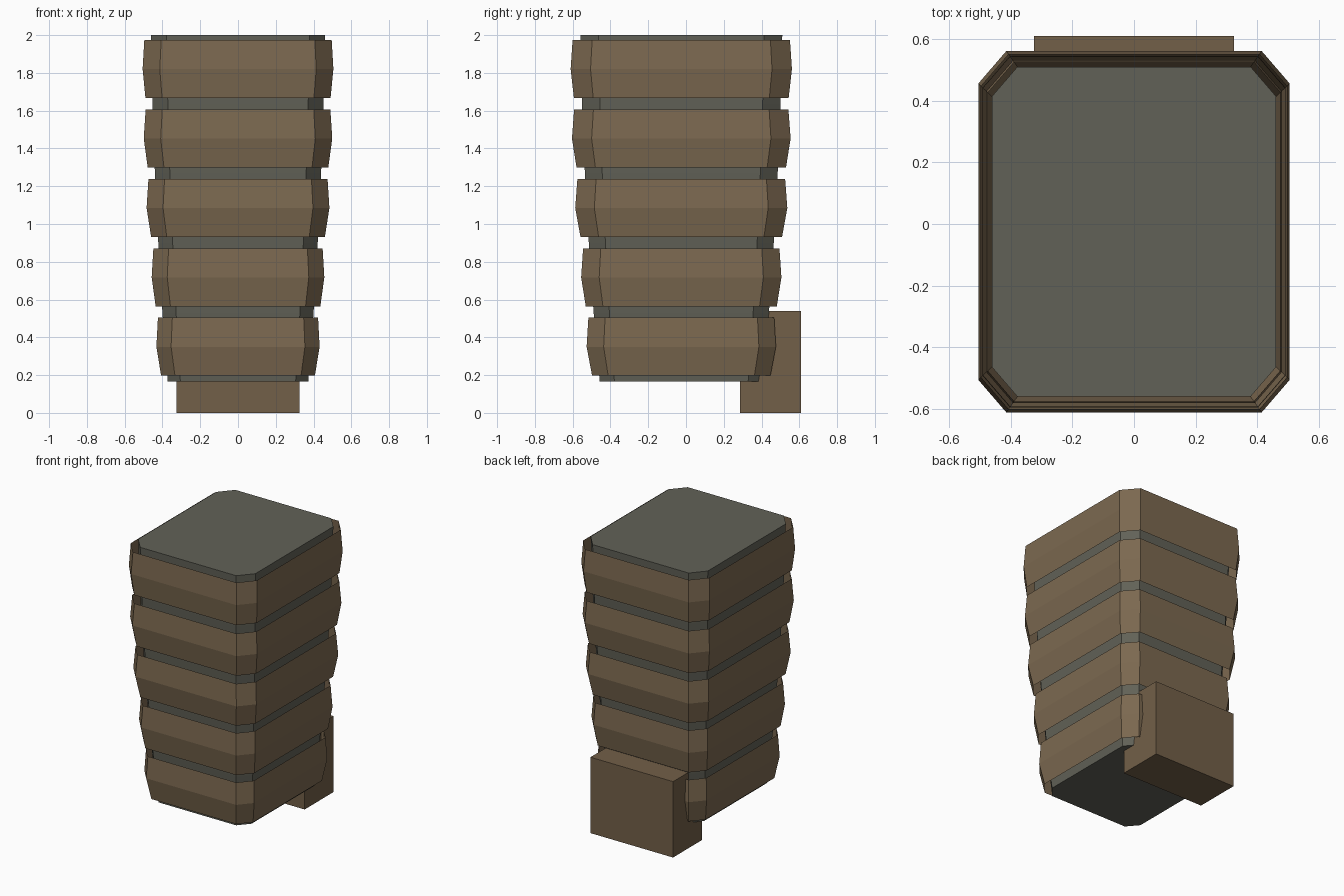
import bpy, bmesh

if "Cube" in bpy.data.objects:
    bpy.data.objects.remove(bpy.data.objects["Cube"])

Y_CENTRE = -0.025   # body sits slightly forward of the back foot
RATIO = 1.16        # depth / width of the chamfered section
CHAMFER = 0.82      # where the corner cut starts, as a share of the half size


def material(name, rgb):
    mat = bpy.data.materials.new(name)
    mat.diffuse_color = (*rgb, 1)
    mat.use_nodes = True
    mat.node_tree.nodes["Principled BSDF"].inputs["Base Color"].default_value = mat.diffuse_color
    return mat


def finish(bm, name, mat):
    bmesh.ops.recalc_face_normals(bm, faces=bm.faces[:])
    mesh = bpy.data.meshes.new(name)
    bm.to_mesh(mesh)
    bm.free()
    mesh.materials.append(mat)
    obj = bpy.data.objects.new(name, mesh)
    bpy.context.collection.objects.link(obj)
    return obj


def loft(name, profile, mat, capped):
    """Stack chamfered rectangles given as (half width, height)."""
    bm = bmesh.new()
    c = CHAMFER
    corners = [(1, -c), (1, c), (c, 1), (-c, 1), (-1, c), (-1, -c), (-c, -1), (c, -1)]
    rings = [[bm.verts.new((x * h, Y_CENTRE + y * h * RATIO, z)) for x, y in corners]
             for h, z in profile]
    for low, high in zip(rings, rings[1:]):
        for i in range(8):
            j = (i + 1) % 8
            bm.faces.new((low[i], low[j], high[j], high[i]))
    if capped:
        bm.faces.new(rings[0][::-1])
        bm.faces.new(rings[-1])
    obj = finish(bm, name, mat)
    if not capped:
        # open sleeve: make sure its faces point outwards
        face = obj.data.polygons[0]
        if face.normal.x < 0:
            obj.data.flip_normals()
    return obj


brown = material("brown", (0.20, 0.14, 0.08))
dark_brown = material("dark brown", (0.17, 0.115, 0.065))
grey = material("grey", (0.12, 0.12, 0.095))

# Inner core, widening towards the top
core = [(0.372, 0.165), (0.40, 0.53), (0.422, 0.90), (0.44, 1.27), (0.453, 1.635), (0.461, 2.0)]
loft("inner_core", core, grey, True)

# Five open bulging sleeves around the core: bottom, middle, top half widths
bands = [(0.407, 0.432, 0.424), (0.436, 0.457, 0.448), (0.460, 0.484, 0.474),
         (0.478, 0.499, 0.489), (0.490, 0.505, 0.496)]
for n, (bottom, middle, top) in enumerate(bands):
    z = 0.197 + n * 0.3675
    loft(f"band_{n + 1}", [(bottom, z), (middle, z + 0.153), (top, z + 0.307)], brown, False)

# Block foot at the back
bm = bmesh.new()
bmesh.ops.create_cube(bm, size=1)
bmesh.ops.scale(bm, vec=(0.65, 0.325, 0.54), verts=bm.verts[:])
bmesh.ops.translate(bm, vec=(0, 0.4475, 0.27), verts=bm.verts[:])
finish(bm, "back_foot", dark_brown)
